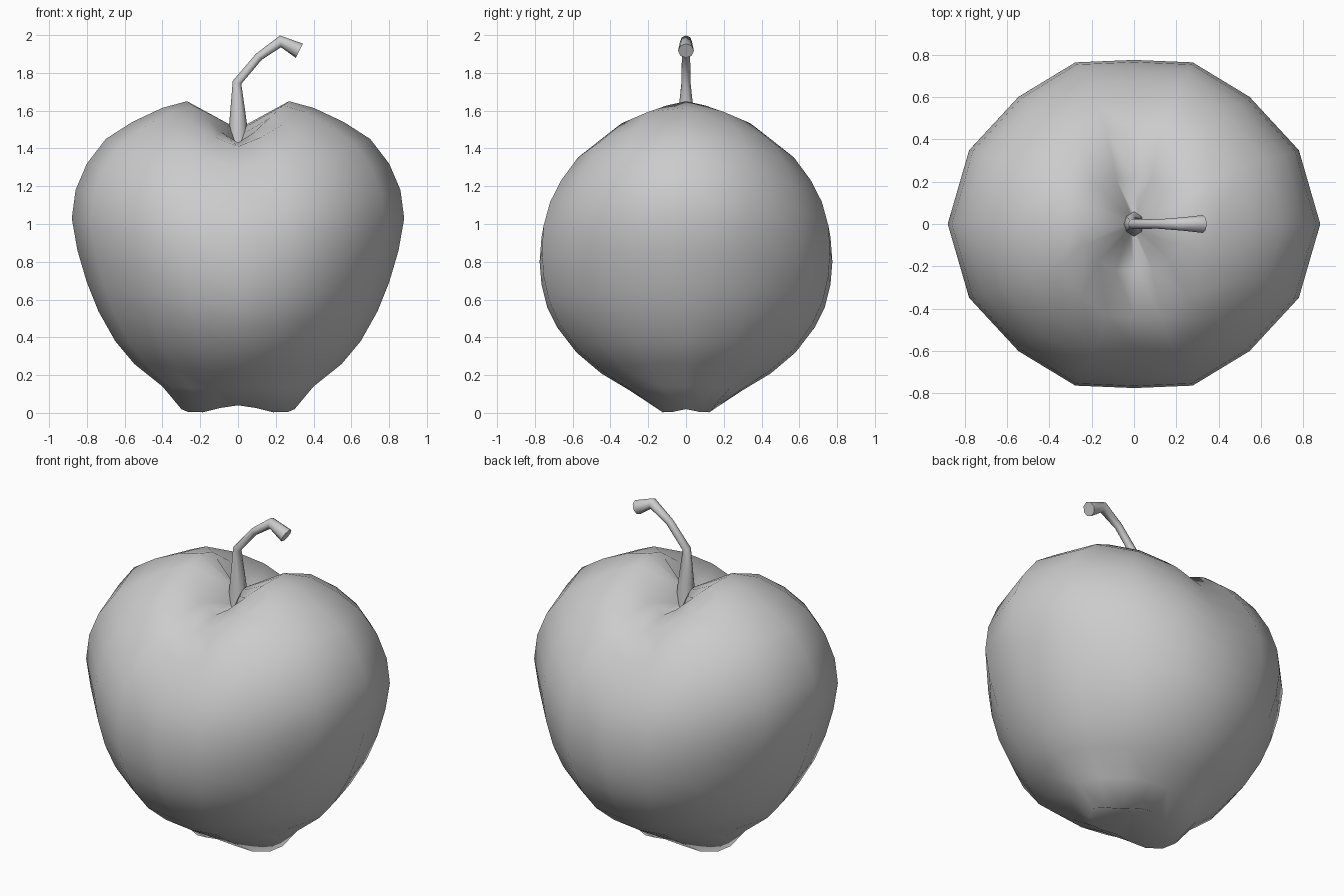
import bpy
from math import cos, sin, atan2

if "Cube" in bpy.data.objects:
    bpy.data.objects.remove(bpy.data.objects["Cube"])

# Fruit rings from cavity to base: side radius, side height, front radius, front height
RINGS = [
    (.05, 1.53, .05, 1.40), (.27, 1.65, .22, 1.43), (.40, 1.615, .44, 1.41),
    (.56, 1.54, .58, 1.29), (.70, 1.45, .67, 1.16), (.80, 1.32, .73, 1.05),
    (.86, 1.18, .765, .93), (.88, 1.03, .775, .80), (.85, .86, .765, .68),
    (.80, .69, .735, .56), (.74, .54, .68, .45), (.65, .38, .58, .32),
    (.55, .26, .45, .21), (.40, .14, .30, .12), (.30, .02, .16, .04),
]
# Quarter outline: x factor, y factor, blend from side to front height
QUARTER = [(1, 0, 0), (.885, .45, .1), (.62, .775, .4), (.315, .985, .75), (0, 1, 1)]
OUTLINE = (QUARTER[:4]
           + [(-x, y, b) for x, y, b in reversed(QUARTER[1:])]
           + [(-x, -y, b) for x, y, b in QUARTER[:4]]
           + [(x, -y, b) for x, y, b in reversed(QUARTER[1:])])
N = len(OUTLINE)


def smooth(obj):
    for poly in obj.data.polygons:
        poly.use_smooth = True


# Apple body: two-lobed loft with a dimple at both ends
verts, faces = [], []
for i, (rx, zx, ry, zy) in enumerate(RINGS):
    for x, y, b in OUTLINE:
        z = zx + (zy - zx) * b
        if i == len(RINGS) - 1:
            z -= .026 * sin(2 * atan2(y, x)) ** 2
        verts.append((rx * x, ry * y, z))
for i in range(len(RINGS) - 1):
    for j in range(N):
        k = (j + 1) % N
        faces.append((i * N + j, (i + 1) * N + j, (i + 1) * N + k, i * N + k))
top, bottom = len(verts), len(verts) + 1
verts += [(0, 0, 1.42), (0, 0, .1)]
last = (len(RINGS) - 1) * N
for j in range(N):
    k = (j + 1) % N
    faces += [(top, j, k), (bottom, last + k, last + j)]
mesh = bpy.data.meshes.new("apple_body")
mesh.from_pydata(verts, [], faces)
body = bpy.data.objects.new("apple_body", mesh)
bpy.context.collection.objects.link(body)
smooth(body)

# Stem: tapered bent tube with a thicker tip
curve = bpy.data.curves.new("stem", 'CURVE')
curve.dimensions = '3D'
curve.bevel_depth = 1
curve.bevel_resolution = 2
curve.use_fill_caps = True
path = [(0, 1.38, .06), (0, 1.54, .046), (-.005, 1.75, .024), (.11, 1.885, .022),
        (.225, 1.967, .031), (.325, 1.917, .042)]
spline = curve.splines.new('POLY')
spline.points.add(len(path) - 1)
for point, (x, z, r) in zip(spline.points, path):
    point.co = (x, 0, z, 1)
    point.radius = r
spline.use_smooth = True
stem = bpy.data.objects.new("stem", curve)
bpy.context.collection.objects.link(stem)
